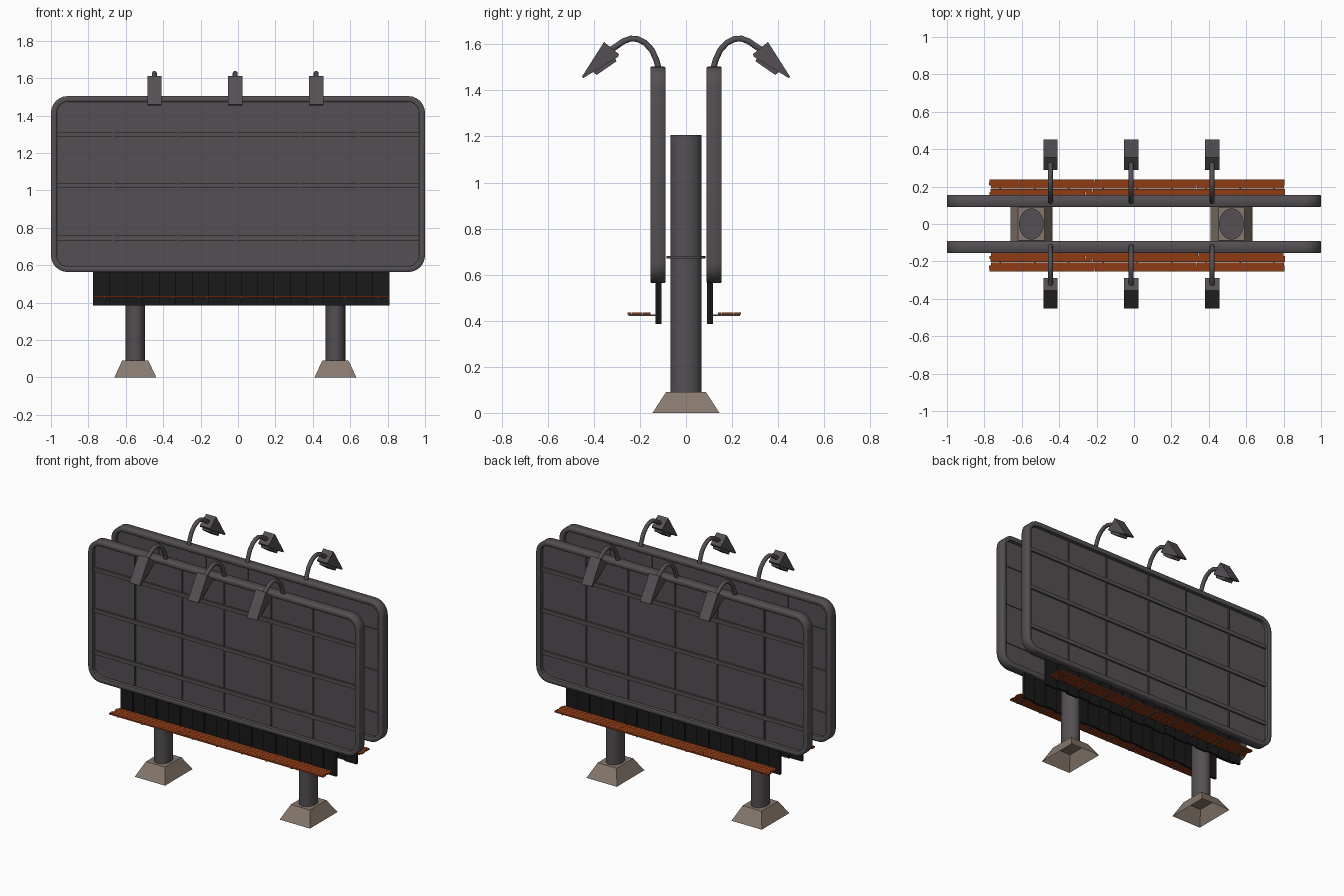
import bpy, bmesh, math, random
from mathutils import Vector, Matrix

if "Cube" in bpy.data.objects:
    bpy.data.objects.remove(bpy.data.objects["Cube"])

random.seed(4)

def material(name, rgb):
    m = bpy.data.materials.new(name)
    m.diffuse_color = (*rgb, 1)
    m.use_nodes = True
    m.node_tree.nodes["Principled BSDF"].inputs["Base Color"].default_value = m.diffuse_color
    return m

STEEL = material("dark_steel", (0.088, 0.078, 0.086))
BLACK = material("black_metal", (0.01, 0.01, 0.01))
WOOD = material("orange_wood", (0.27, 0.045, 0.008))
STONE = material("concrete", (0.24, 0.19, 0.155))

def finish(bm, name, mat, mirror=True, smooth=False, plane=0.0):
    # plane = y of the mirror plane
    bmesh.ops.recalc_face_normals(bm, faces=bm.faces)
    me = bpy.data.meshes.new(name)
    bm.to_mesh(me)
    bm.free()
    me.transform(Matrix.Translation((0, -plane, 0)))
    me.materials.append(mat)
    ob = bpy.data.objects.new(name, me)
    ob.location.y = plane
    bpy.context.collection.objects.link(ob)
    if mirror:
        mod = ob.modifiers.new("other_side", 'MIRROR')
        mod.use_axis = (False, True, False)
        mod.use_mirror_merge = False
    if smooth:
        bpy.ops.object.select_all(action='DESELECT')
        ob.select_set(True)
        bpy.context.view_layer.objects.active = ob
        bpy.ops.object.shade_smooth_by_angle(angle=math.radians(50))
    return ob

def box(bm, x0, x1, y0, y1, z0, z1):
    m = Matrix.Translation(((x0+x1)/2, (y0+y1)/2, (z0+z1)/2)) @ Matrix.Diagonal((x1-x0, y1-y0, z1-z0, 1))
    bmesh.ops.create_cube(bm, size=1, matrix=m)

def loft(bm, rings, closed=False, caps=False):
    vs = [[bm.verts.new(p) for p in r] for r in rings]
    n = len(vs[0])
    for i in range(len(vs) if closed else len(vs) - 1):
        a, b = vs[i], vs[(i + 1) % len(vs)]
        for j in range(n):
            k = (j + 1) % n
            bm.faces.new((a[j], a[k], b[k], b[j]))
    if caps:
        bm.faces.new(vs[0])
        bm.faces.new(vs[-1])

def rounded_rect(inset, y, hx=1.0, z0=0.563, z1=1.504, r=0.09, seg=6):
    pts, rr = [], r - inset
    for q, (cx, cz) in enumerate([(hx-r, z1-r), (r-hx, z1-r), (r-hx, z0+r), (hx-r, z0+r)]):
        for i in range(seg + 1):
            a = math.pi / 2 * (q + i / seg)
            pts.append((cx + rr*math.cos(a), y, cz + rr*math.sin(a)))
    return pts

# rounded frame around each board
bm = bmesh.new()
section = [(0, -.151), (.004, -.155), (.026, -.155), (.031, -.151),
           (.031, -.094), (.026, -.09), (.004, -.09), (0, -.094)]
loft(bm, [rounded_rect(i, y) for i, y in section], closed=True)
finish(bm, "board_frame", STEEL, smooth=True)

# recessed board sheet
bm = bmesh.new()
loft(bm, [rounded_rect(.028, -.126), rounded_rect(.028, -.118)], caps=True)
finish(bm, "board_sheet", STEEL)

# seams and horizontal rails on the board face
bm = bmesh.new()
for x in (-.67, -.32, -.01, .335, .645):
    box(bm, x-.004, x+.004, -.133, -.115, .6, 1.47)
for z in (.745, 1.025, 1.3):
    box(bm, -.968, .968, -.138, -.112, z-.013, z+.013)
finish(bm, "board_rails", STEEL)

# black skirt of overlapping slats
SIDE = -.008
X0, X1, N = -.775, .81, 18
w = (X1 - X0) / N
bm = bmesh.new()
for i in range(N):
    o = .01 if i % 2 else 0
    box(bm, X0+i*w, X0+(i+1)*w, -.133+o, -.117+o, .385, .575)
finish(bm, "skirt_slats", BLACK, plane=SIDE)

# wooden walkway planks with uneven ends
bm = bmesh.new()
p = .1 / 6
for i in range(6):
    y = -.254 + i*p
    cut = random.uniform(-.4, .4)
    box(bm, X0+random.uniform(0, .012), cut, y, y+p-.0008, .427, .436)
    box(bm, cut+.002, X1-random.uniform(0, .012), y, y+p-.0008, .427, .436)
finish(bm, "walkway_planks", WOOD, plane=SIDE)

# walkway brackets
bm = bmesh.new()
for i in range(9):
    x = X0 + .06 + i*(X1 - X0 - .12)/8
    box(bm, x-.004, x+.004, -.25, -.115, .42, .427)
finish(bm, "walkway_brackets", STEEL, plane=SIDE)

# lamps: bent arm and wedge head with a light box below
for n, x in enumerate((-.447, -.015, .418)):
    path = [Vector((x, *q)) for q in ((-.118, 1.49), (-.128, 1.53), (-.148, 1.575), (-.178, 1.607),
            (-.21, 1.623), (-.24, 1.625), (-.272, 1.613), (-.305, 1.59), (-.335, 1.57))]
    bm = bmesh.new()
    rings = []
    for i, c in enumerate(path):
        t = (path[min(i+1, len(path)-1)] - path[max(i-1, 0)]).normalized()
        u = t.cross(Vector((1, 0, 0)))
        rings.append([c + .0135*(Vector((math.cos(a), 0, 0)) + u*math.sin(a))
                      for a in (k*math.tau/10 for k in range(10))])
    loft(bm, rings, caps=True)
    finish(bm, f"lamp_arm_{n+1}", STEEL, smooth=True)

    bm = bmesh.new()
    wedge = [(-.356, 1.61), (-.29, 1.557), (-.295, 1.546), (-.445, 1.454), (-.452, 1.459)]
    loft(bm, [[(x+s*.038, *q) for q in wedge] for s in (-1, 1)], caps=True)
    light = [(-.312, 1.55), (-.302, 1.526), (-.388, 1.467), (-.41, 1.486)]
    loft(bm, [[(x+s*.029, *q) for q in light] for s in (-1, 1)], caps=True)
    finish(bm, f"lamp_head_{n+1}", STEEL)

# open tube posts with collar, on hollow concrete feet
for name, x in (("left", -.549), ("right", .521)):
    bm = bmesh.new()
    for r, z0, z1 in ((.053, .09, 1.207), (.066, .67, .682)):
        m = Matrix.Translation((x, 0, (z0+z1)/2)) @ Matrix.Diagonal((1, 1.27, 1, 1))
        bmesh.ops.create_cone(bm, cap_ends=(r > .06), segments=24, radius1=r, radius2=r, depth=z1-z0, matrix=m)
    finish(bm, f"{name}_post", STEEL, mirror=False, smooth=True)

    bm = bmesh.new()
    rings = [[bm.verts.new((x+a*hx, b*hy, z)) for a, b in ((-1, -1), (1, -1), (1, 1), (-1, 1))]
             for hx, hy, z in ((.112, .145, 0), (.07, .087, .09))]
    for j in range(4):
        k = (j + 1) % 4
        bm.faces.new((rings[0][j], rings[0][k], rings[1][k], rings[1][j]))
    bm.faces.new(rings[1])
    finish(bm, f"{name}_foot", STONE, mirror=False)
